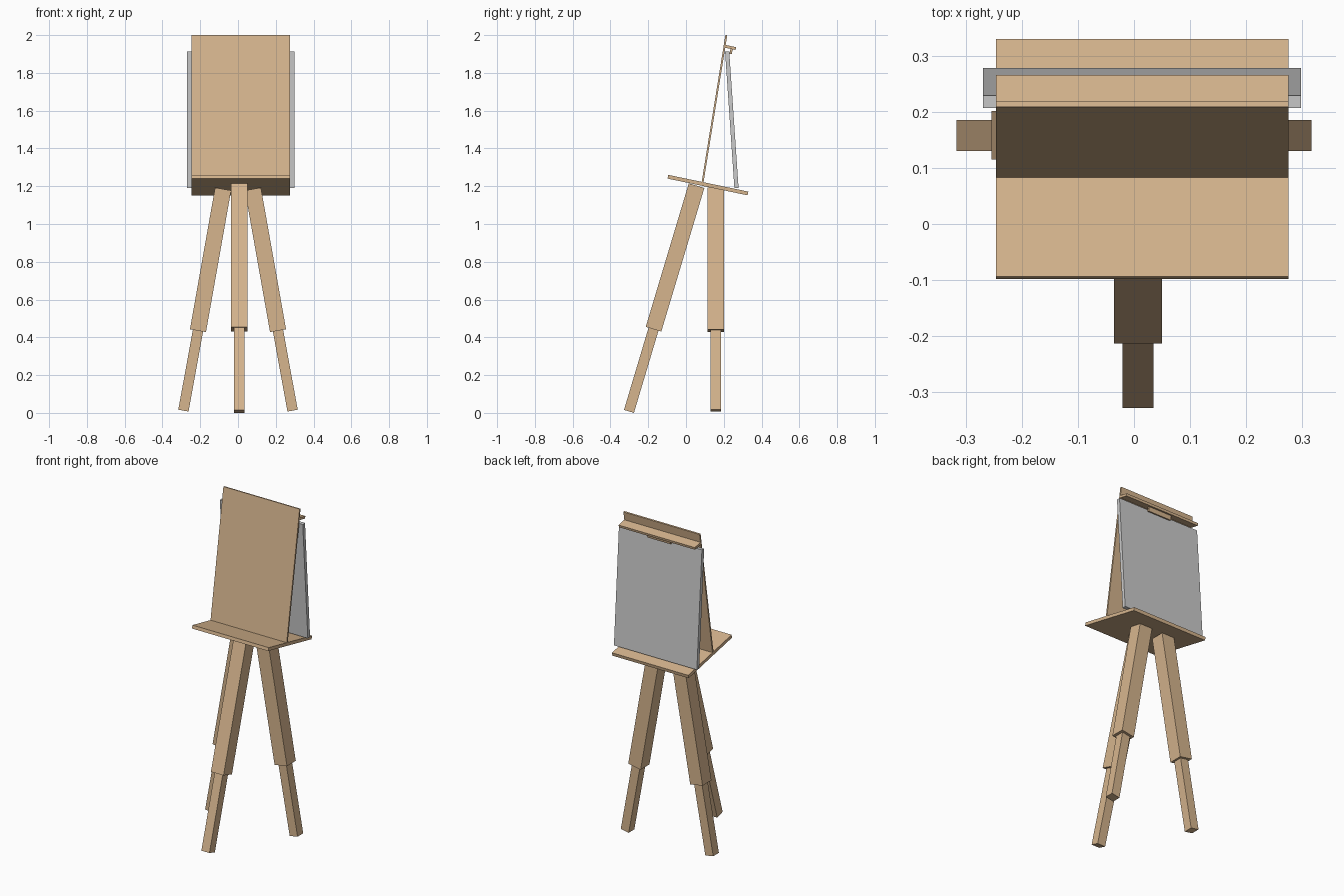
import bpy
import math
from mathutils import Matrix, Vector

if "Cube" in bpy.data.objects:
    bpy.data.objects.remove(bpy.data.objects["Cube"])

wood = bpy.data.materials.new("wood")
wood.diffuse_color = (0.67, 0.46, 0.27, 1)
wood.use_nodes = True
wood.node_tree.nodes["Principled BSDF"].inputs["Base Color"].default_value = wood.diffuse_color

CX = 0.0145  # shared centre line of the shelf, panels and clamp


def box(name, size, centre, rot=Matrix.Identity(4), mat=wood):
    bpy.ops.mesh.primitive_cube_add(size=1)
    ob = bpy.context.object
    ob.name = name
    ob.data.transform(Matrix.Translation(centre) @ rot @ Matrix.Diagonal((*size, 1)))
    if mat:
        ob.data.materials.append(mat)
    return ob


def tilt(deg):
    return Matrix.Rotation(math.radians(deg), 4, 'X')


def beam(name, start, end, width, depth):
    a, b = Vector(start), Vector(end)
    rot = Vector((0, 0, 1)).rotation_difference(b - a).to_matrix().to_4x4()
    return box(name, (width, depth, (b - a).length), (a + b) / 2, rot)


def leg(name, foot, joint, top):
    beam(name + "_lower", foot, joint, 0.055, 0.055)
    beam(name + "_upper", joint, top, 0.086, 0.086)


# Telescoping tripod legs
leg("front_leg", (0.007, -0.302, 0.008), (0.007, -0.172, 0.443), (0.007, 0.056, 1.203))
for side, s in (("left", -1), ("right", 1)):
    leg(side + "_back_leg", (s * 0.289, 0.158, 0.012),
        (s * 0.212, 0.158, 0.435), (s * 0.079, 0.158, 1.185))

# Sloping shelf
box("shelf", (0.521, 0.433, 0.02), (CX, 0.116, 1.206), tilt(-11.8))

# Thin leaning board
beam("back_board", (CX, 0.088, 1.222), (CX, 0.2135, 2.0), 0.521, 0.010)

# Grey canvas resting on the rear of the shelf
box("canvas", (0.567, 0.022, 0.724), (CX, 0.2425, 1.552), tilt(3.9), None)

# Clamp bar with its small gripping block
box("clamp_bar", (0.521, 0.061, 0.015), (CX, 0.234, 1.935), tilt(-11.8))
box("clamp_grip", (0.16, 0.012, 0.028), (CX, 0.239, 1.914), tilt(-11.8))
